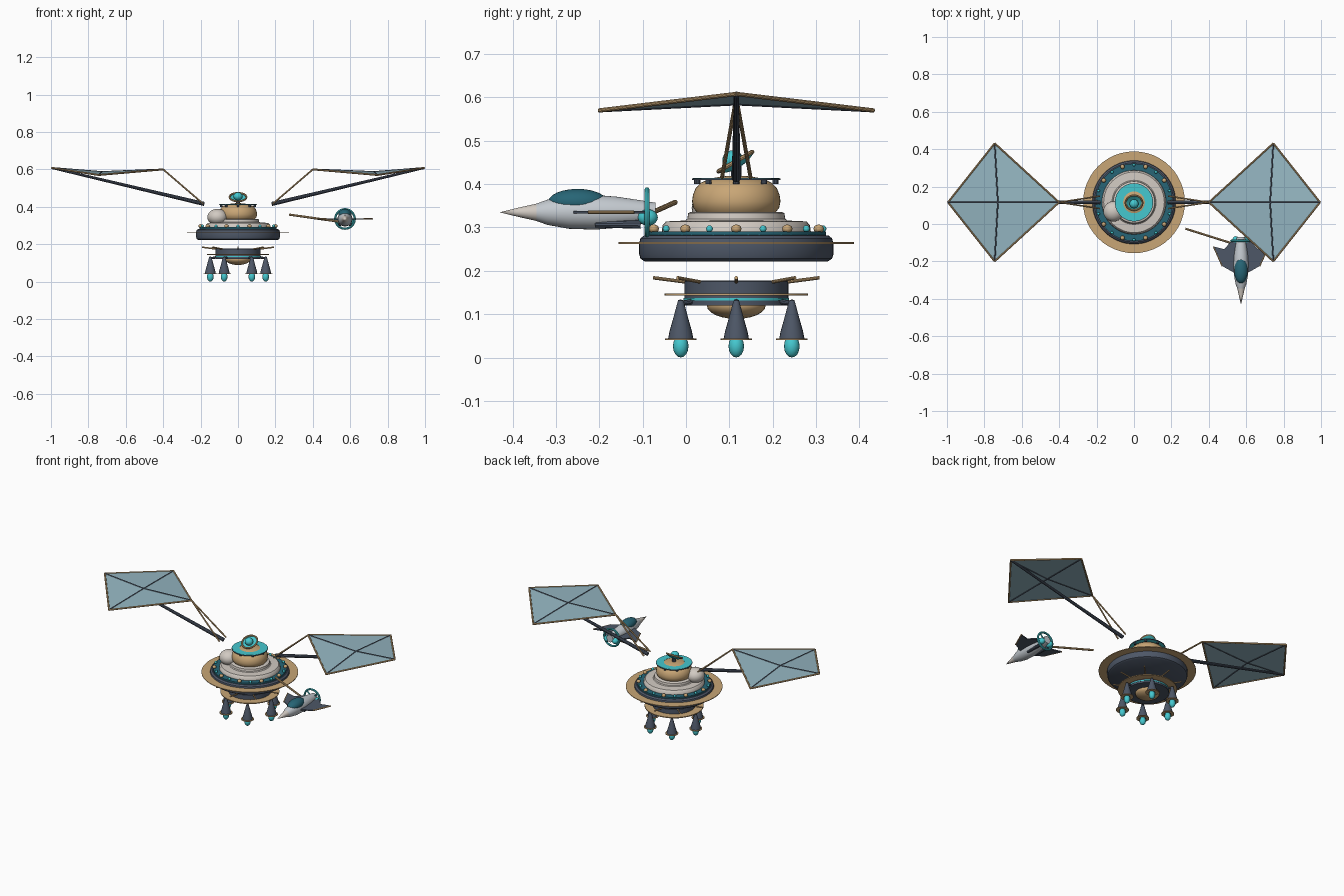
import bpy, bmesh, math
from mathutils import Vector, Matrix

if "Cube" in bpy.data.objects:
    bpy.data.objects.remove(bpy.data.objects["Cube"])


def material(name, r, g, b):
    m = bpy.data.materials.new(name)
    m.use_nodes = True
    m.diffuse_color = (r, g, b, 1)
    node = next(n for n in m.node_tree.nodes if n.type == 'BSDF_PRINCIPLED')
    node.inputs["Base Color"].default_value = (r, g, b, 1)
    return m


GOLD = material("gold", .58, .38, .18)
DARK = material("slate", .075, .095, .135)
WHITE = material("warm white", .64, .59, .54)
PALE = material("pale grey", .55, .59, .63)
TEAL = material("bright teal", .06, .58, .63)
DEEP = material("deep teal", .02, .13, .18)
SAIL = material("sail blue", .30, .47, .54)

MID = Vector((0, .116, 0))      # station axis
SHIP = Vector((.572, 0, .335))  # shuttle axis


def finish(bm, name, mat, smooth=True):
    bmesh.ops.recalc_face_normals(bm, faces=bm.faces)
    me = bpy.data.meshes.new(name)
    bm.to_mesh(me)
    bm.free()
    me.materials.append(mat)
    ob = bpy.data.objects.new(name, me)
    bpy.context.collection.objects.link(ob)
    if smooth:
        bpy.ops.object.select_all(action='DESELECT')
        ob.select_set(True)
        bpy.context.view_layer.objects.active = ob
        bpy.ops.object.shade_smooth_by_angle(angle=math.radians(35))
    return ob


def lathe(name, mat, profile, at=MID, rot=None, steps=48, closed=False):
    """Spin (radius, height) points about the local z axis."""
    bm = bmesh.new()
    vs = [bm.verts.new((r, 0, z)) for r, z in profile]
    es = [bm.edges.new(p) for p in zip(vs, vs[1:])]
    if closed:
        es.append(bm.edges.new((vs[-1], vs[0])))
    bmesh.ops.spin(bm, geom=vs + es, cent=(0, 0, 0), axis=(0, 0, 1),
                   angle=math.tau, steps=steps, use_duplicate=False)
    bmesh.ops.remove_doubles(bm, verts=bm.verts, dist=1e-5)
    bm.transform(Matrix.Translation(at) @ (rot or Matrix()))
    return finish(bm, name, mat)


def plate_ring(name, mat, inner, outer, z, thick, at=MID):
    a, b = z - thick / 2, z + thick / 2
    return lathe(name, mat, [(inner, a), (outer, a), (outer, b), (inner, b)], at, closed=True)


def hoop(name, mat, radius, tube, at, rot=None):
    pts = [(radius + tube * math.cos(i * math.tau / 8), tube * math.sin(i * math.tau / 8))
           for i in range(8)]
    return lathe(name, mat, pts, at, rot, closed=True)


def ball(name, mat, at, size, seg=24):
    bm = bmesh.new()
    bmesh.ops.create_uvsphere(bm, u_segments=seg, v_segments=seg // 2, radius=1)
    bm.transform(Matrix.Translation(at) @ Matrix.Diagonal((*size, 1)))
    return finish(bm, name, mat)


def rod(name, mat, a, b, r1, r2=None, sides=10):
    a, b = Vector(a), Vector(b)
    bm = bmesh.new()
    bmesh.ops.create_cone(bm, cap_ends=True, segments=sides, radius1=r1,
                          radius2=r1 if r2 is None else r2, depth=(b - a).length)
    turn = (b - a).to_track_quat('Z', 'Y').to_matrix().to_4x4()
    bm.transform(Matrix.Translation((a + b) / 2) @ turn)
    return finish(bm, name, mat)


def sheet(name, mat, points, faces, thick):
    bm = bmesh.new()
    vs = [bm.verts.new(p) for p in points]
    for f in faces:
        bm.faces.new([vs[i] for i in f])
    ob = finish(bm, name, mat, smooth=False)
    mod = ob.modifiers.new("thickness", 'SOLIDIFY')
    mod.thickness = thick
    mod.offset = 0
    return ob


def around(n, radius, z, phase=0):
    for i in range(n):
        a = phase + i * math.tau / n
        yield MID + Vector((radius * math.cos(a), radius * math.sin(a), z))


# Main saucer
lathe("saucer_hull", DARK, [(0, .222), (.212, .222), (.221, .228), (.224, .238), (.224, .264),
                            (.221, .275), (.212, .282), (0, .284)], steps=64)
plate_ring("saucer_rim", GOLD, .22, .272, .264, .004)
plate_ring("window_band", DEEP, .16, .207, .286, .01)
lathe("white_deck", WHITE, [(0, .283), (.168, .283), (.172, .29), (.17, .305), (.162, .314),
                            (.118, .316), (.113, .32), (.111, .333), (.105, .336), (0, .336)])
for i, p in enumerate(around(20, .2, .297)):
    if i % 2:
        ball("teal_lamp", TEAL, p, (.008, .008, .008), 12)
    else:
        ball("gold_lamp", GOLD, p, (.012, .012, .01), 12)

# Dome, collar and side pod
lathe("dome", GOLD, [(0, .334), (.09, .334), (.099, .345), (.102, .36), (.1, .375), (.094, .39),
                     (.082, .403), (.06, .413), (.03, .418), (0, .42)])
plate_ring("dome_collar", TEAL, .058, .1, .412, .005)
plate_ring("collar_edge", DARK, .099, .102, .411, .004)
for p in around(8, .09, .406):
    rod("collar_bracket", DARK, p - Vector((0, 0, .006)), p + Vector((0, 0, .005)), .007)
ball("side_pod", WHITE, (-.11, .067, .345), (.054, .054, .044))

# Tilted dish with a ball receiver
tilt = Matrix.Rotation(math.radians(30), 4, 'X')
dish_at = MID + Vector((0, 0, .448))
lathe("dish", TEAL, [(0, -.012), (.025, -.009), (.046, 0), (.044, .002), (.024, -.005), (0, -.008)],
      dish_at, tilt, 32)
hoop("dish_rim", GOLD, .045, .005, dish_at + Vector((0, -.002, .004)), tilt)
ball("dish_receiver", TEAL, dish_at + Vector((0, -.008, .008)), (.024, .024, .022))
rod("dish_post", DARK, MID + Vector((0, 0, .41)), dish_at, .012)

# Lower module
lathe("lower_drum", DARK, [(0, .178), (.115, .178), (.12, .175), (.12, .12), (0, .12)])
plate_ring("lower_rim", GOLD, .115, .166, .145, .005)
plate_ring("lower_band", TEAL, .118, .122, .134, .006)
ball("belly_bowl", GOLD, MID + Vector((0, 0, .12)), (.068, .068, .031))
for a, b in zip(around(8, .115, .174), around(8, .192, .184)):
    rod("antenna", GOLD, a, b, .004)

# Six thrusters
for p in around(6, .148, 0):
    lathe("thruster_bell", DARK, [(0, .134), (.006, .132), (.01, .118), (.018, .088), (.026, .06),
                                  (.029, .044), (0, .044)], p, steps=20)
    plate_ring("thruster_ring", GOLD, .02, .036, .042, .004, p)
    ball("thruster_glow", TEAL, p + Vector((0, 0, .026)), (.018, .018, .026), 16)
    rod("thruster_strut", DARK, p + Vector((0, 0, .125)),
        MID + (p - MID) * .75 + Vector((0, 0, .13)), .006)

# Kite sails and their booms
for s in (1, -1):
    inner, outer = Vector((s * .4, .116, .6)), Vector((s * .995, .116, .608))
    front, back = Vector((s * .745, -.2, .57)), Vector((s * .745, .432, .57))
    centre = Vector((s * .728, .116, .586))
    corners = [inner, front, outer, back]
    sheet("sail", SAIL, corners + [centre], [(i, (i + 1) % 4, 4) for i in range(4)], .003)
    for i in range(4):
        rod("sail_edge", GOLD, corners[i], corners[(i + 1) % 4], .005)
        rod("sail_rib", DARK, corners[i], centre, .0045)
    rod("sail_boom", DARK, (s * .18, .116, .415), outer, .011, .006)
    for t in (1, -1):
        rod("sail_stay", GOLD, (s * .185, .116 + t * .033, .415), inner, .0045)

# Shuttle body, nose and canopy, pointing forward
forward = Matrix.Rotation(math.radians(90), 4, 'X')
lathe("shuttle_body", PALE, [(0, .07), (.022, .07), (.027, .1), (.036, .16), (.04, .21), (.038, .27),
                             (.029, .32), (.02, .345), (0, .345)], SHIP, forward, 32)
lathe("shuttle_nose", WHITE, [(.021, .34), (.011, .385), (0, .43)], SHIP, forward, 32)
ball("shuttle_canopy", DEEP, SHIP + Vector((0, -.25, .024)), (.036, .068, .03))

# Shuttle wings, nacelles and engines
for s in (1, -1):
    outline = [(.02, -.27), (.1, -.225), (.147, -.12), (.09, -.135), (.05, -.09), (.02, -.09)]
    pts = [SHIP + Vector((s * x, y, 0)) for x, y in outline]
    sheet("shuttle_wing", DARK, pts, [range(6)], .006)
    rod("wing_edge", GOLD, pts[1], pts[2], .004)
    low = SHIP + Vector((s * .026, 0, -.028))
    rod("nacelle", DARK, low + Vector((0, -.21, 0)), low + Vector((0, -.105, 0)), .007, .01)
    ball("shuttle_engine", TEAL, SHIP + Vector((s * .028, -.088, -.012)), (.019, .023, .019), 16)
    for t in (1, -1):
        rod("hoop_spoke", TEAL, SHIP + Vector((0, -.09, 0)),
            SHIP + Vector((s * .039, -.09, t * .039)), .004)
hoop("shuttle_hoop", TEAL, .052, .006, SHIP + Vector((0, -.09, 0)), forward)

# Docking arm
rod("docking_arm", GOLD, (.275, -.025, .358), (.545, -.11, .32), .006)
